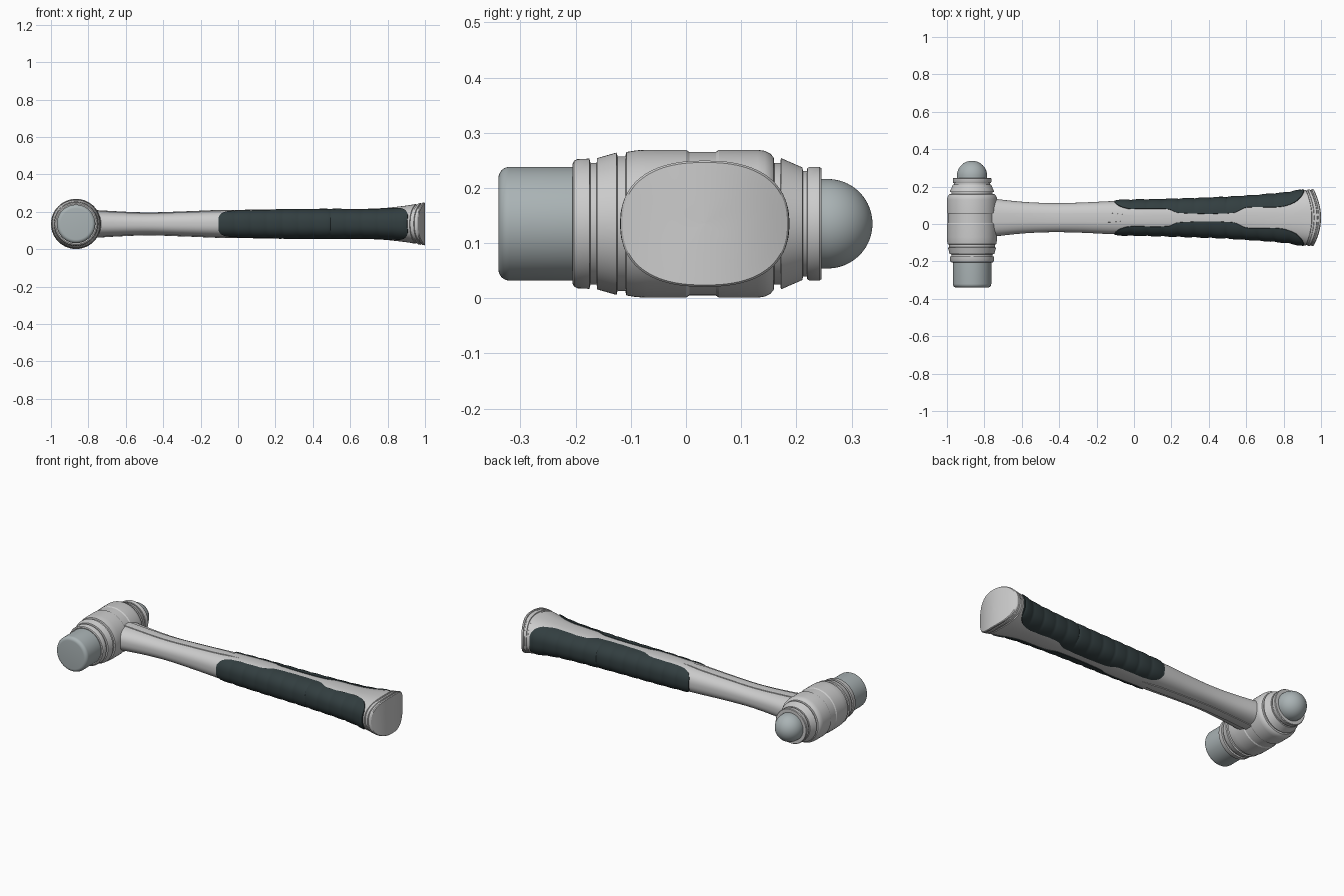
import bpy, bmesh
from math import sin, cos, pi, acos, copysign

if "Cube" in bpy.data.objects:
    bpy.data.objects.remove(bpy.data.objects["Cube"])

HX, HZ, CY = -0.866, 0.135, 0.034   # head axis x/z, handle centre y
EXP = 2.4                           # roundness of the handle section


def material(name, rgb):
    m = bpy.data.materials.new(name)
    m.diffuse_color = (*rgb, 1)
    m.use_nodes = True
    m.node_tree.nodes["Principled BSDF"].inputs["Base Color"].default_value = m.diffuse_color
    return m


steel = material("steel", (0.40, 0.45, 0.46))
rubber = material("rubber", (0.032, 0.048, 0.051))


def grid_object(name, rows, close=False, caps=False, mat=None):
    """Skin equal-length rows of points into one mesh object."""
    bm = bmesh.new()
    vs = [[bm.verts.new(p) for p in row] for row in rows]
    n = len(rows[0])
    for a, b in zip(vs, vs[1:]):
        for i in range(n if close else n - 1):
            j = (i + 1) % n
            bm.faces.new((a[i], a[j], b[j], b[i]))
    if caps:
        bm.faces.new(vs[0])
        bm.faces.new(vs[-1])
    bmesh.ops.remove_doubles(bm, verts=bm.verts, dist=1e-5)
    bmesh.ops.recalc_face_normals(bm, faces=bm.faces)
    me = bpy.data.meshes.new(name)
    bm.to_mesh(me)
    bm.free()
    ob = bpy.data.objects.new(name, me)
    bpy.context.collection.objects.link(ob)
    if mat:
        me.materials.append(mat)
    bpy.ops.object.select_all(action='DESELECT')
    bpy.context.view_layer.objects.active = ob
    ob.select_set(True)
    bpy.ops.object.shade_smooth_by_angle(angle=0.5)
    return ob


def lathe(name, profile, mat=None, seg=96):
    """Turn (y, radius) pairs around the head axis."""
    rows = [[(HX + r * cos(2 * pi * i / seg), y, HZ + r * sin(2 * pi * i / seg))
             for i in range(seg)] for y, r in profile]
    return grid_object(name, rows, True, True, mat)


def curve(keys, x):
    """Smooth interpolation through (x, value) keys."""
    if x <= keys[0][0]:
        return keys[0][1]
    if x >= keys[-1][0]:
        return keys[-1][1]
    i = max(k for k in range(len(keys) - 1) if keys[k][0] <= x)

    def slope(k):
        a, b = keys[max(k - 1, 0)], keys[min(k + 1, len(keys) - 1)]
        return (b[1] - a[1]) / (b[0] - a[0])
    (x0, v0), (x1, v1) = keys[i], keys[i + 1]
    h = x1 - x0
    t = (x - x0) / h
    return (v0 * (1 + 2 * t) * (1 - t) ** 2 + v1 * t * t * (3 - 2 * t)
            + h * t * (1 - t) * (slope(i) * (1 - t) - slope(i + 1) * t))


def smooth(a, b, x):
    t = min(max((x - a) / (b - a), 0), 1)
    return t * t * (3 - 2 * t)


# Head: body with collars and grooves, flat face, ball end
lathe("head_body", [
    (-0.203, 0.095), (-0.206, 0.108), (-0.203, 0.114), (-0.197, 0.117),
    (-0.175, 0.118), (-0.173, 0.110), (-0.162, 0.110), (-0.161, 0.119),
    (-0.126, 0.129), (-0.124, 0.122), (-0.110, 0.122), (-0.108, 0.130),
    (-0.090, 0.133), (-0.070, 0.134), (0.000, 0.134), (0.006, 0.130),
    (0.054, 0.130), (0.060, 0.134), (0.130, 0.134), (0.143, 0.132),
    (0.153, 0.127), (0.159, 0.120), (0.160, 0.110), (0.171, 0.110),
    (0.172, 0.119), (0.211, 0.102), (0.212, 0.096), (0.219, 0.096),
    (0.220, 0.101), (0.224, 0.103), (0.242, 0.103), (0.246, 0.100), (0.246, 0.075)])
lathe("striking_face", [(-0.34, 0.083)] +
      [(-0.320 - 0.02 * cos(a * pi / 12), 0.083 + 0.02 * sin(a * pi / 12)) for a in range(1, 7)] +
      [(-0.19, 0.103)], steel)
lathe("ball_end", [(0.23, 0.081)] +
      [(0.257 + 0.081 * sin(a * pi / 48), 0.081 * cos(a * pi / 48)) for a in range(24)] +
      [(0.338, 0.0008)], steel)

# Handle: lofted superellipse whose half width and half height vary along x
HALF_Y = [(-0.87, 0.120), (-0.76, 0.103), (-0.6, 0.085), (-0.45, 0.078), (-0.3, 0.080),
          (-0.1, 0.089), (0.2, 0.096), (0.5, 0.107), (0.8, 0.129), (0.92, 0.146), (1.0, 0.154)]
HALF_Z = [(-0.87, 0.078), (-0.76, 0.070), (-0.5, 0.058), (-0.3, 0.063), (-0.1, 0.071),
          (0.1, 0.077), (0.5, 0.079), (0.75, 0.083), (0.9, 0.098), (1.0, 0.116)]


def surface(x, t, off=0.0, scale=1.0):
    """Point on the handle at station x and angle t (0 faces +y)."""
    ry = (curve(HALF_Y, x) + off) * scale
    rz = (curve(HALF_Z, x) + off) * scale
    c, s = cos(t), sin(t)
    dy = ry * copysign(abs(c) ** (2 / EXP), c)
    dz = rz * copysign(abs(s) ** (2 / EXP), s)
    bow = 0.04 * smooth(0.8, 1.0, x) * (dy / 0.152) ** 2   # bowed butt end
    return (x - bow, CY + dy, HZ + dz)


SEG = 96
stations = [(-0.86 + 0.02 * i, 0, 1) for i in range(91)]
stations += [(0.950, 0, 1), (0.952, -0.004, 1), (0.962, -0.004, 1), (0.964, 0, 1),
             (0.978, 0, 1), (0.980, -0.004, 1), (0.986, -0.004, 1), (0.988, 0, 1),
             (0.996, -0.001, 1), (1.0, -0.005, 1)]
stations += [(1.0, -0.005, s) for s in (0.85, 0.65, 0.45, 0.25, 0.02)]
grid_object("handle", [[surface(x, 2 * pi * i / SEG, o, s) for i in range(SEG)]
                       for x, o, s in stations], True, True)

# Rubber grips: one ribbed pad on each side of the handle
STRIP = [(-0.105, 0.083), (-0.09, 0.068), (-0.06, 0.054), (-0.02, 0.046), (0.18, 0.045),
         (0.24, 0.025), (0.53, 0.025), (0.60, 0.053), (0.78, 0.057), (0.86, 0.080),
         (0.91, 0.115), (0.935, 0.140)]


def grip_row(x, side, sunk=False):
    ratio = min(curve(STRIP, x) / curve(HALF_Y, x), 0.97)
    lim = acos(ratio ** (EXP / 2))
    row, n = [], 28
    for i in range(-1, n + 2):
        t = lim * (2 * min(max(i, 0), n) / n - 1)
        rib = 0.005 * abs(sin(pi * (x + 0.1) / 0.085)) ** 0.5
        off = -0.012 if sunk or i in (-1, n + 1) else 0.002 + rib * cos(t) ** 0.7
        row.append(surface(x, t if side > 0 else pi - t, off))
    return row


grip_x = [-0.105 + 1.04 * i / 130 for i in range(131)]
for side, name in ((1, "grip_back"), (-1, "grip_front")):
    rows = [grip_row(grip_x[0], side, True)]
    rows += [grip_row(x, side) for x in grip_x]
    rows += [grip_row(grip_x[-1], side, True)]
    grid_object(name, rows, mat=rubber)

# Raised spines along the neck, above and below
for side, name in ((1, "spine_top"), (-1, "spine_bottom")):
    rows = []
    for i in range(41):
        x = -0.80 + 0.02 * i
        w = 0.027 - 0.012 * smooth(-0.15, 0.0, x)
        lift = 0.004 * (1 - smooth(-0.1, 0.0, x))
        row = []
        for f, d in ((-1, -0.01), (-0.92, lift), (-0.4, lift), (0.4, lift), (0.92, lift), (1, -0.01)):
            h = (1 - (abs(f * w) / curve(HALF_Y, x)) ** EXP) ** (1 / EXP)
            row.append((x, CY + f * w, HZ + side * (curve(HALF_Z, x) * h + d)))
        rows.append(row)
    grid_object(name, rows, caps=True)
